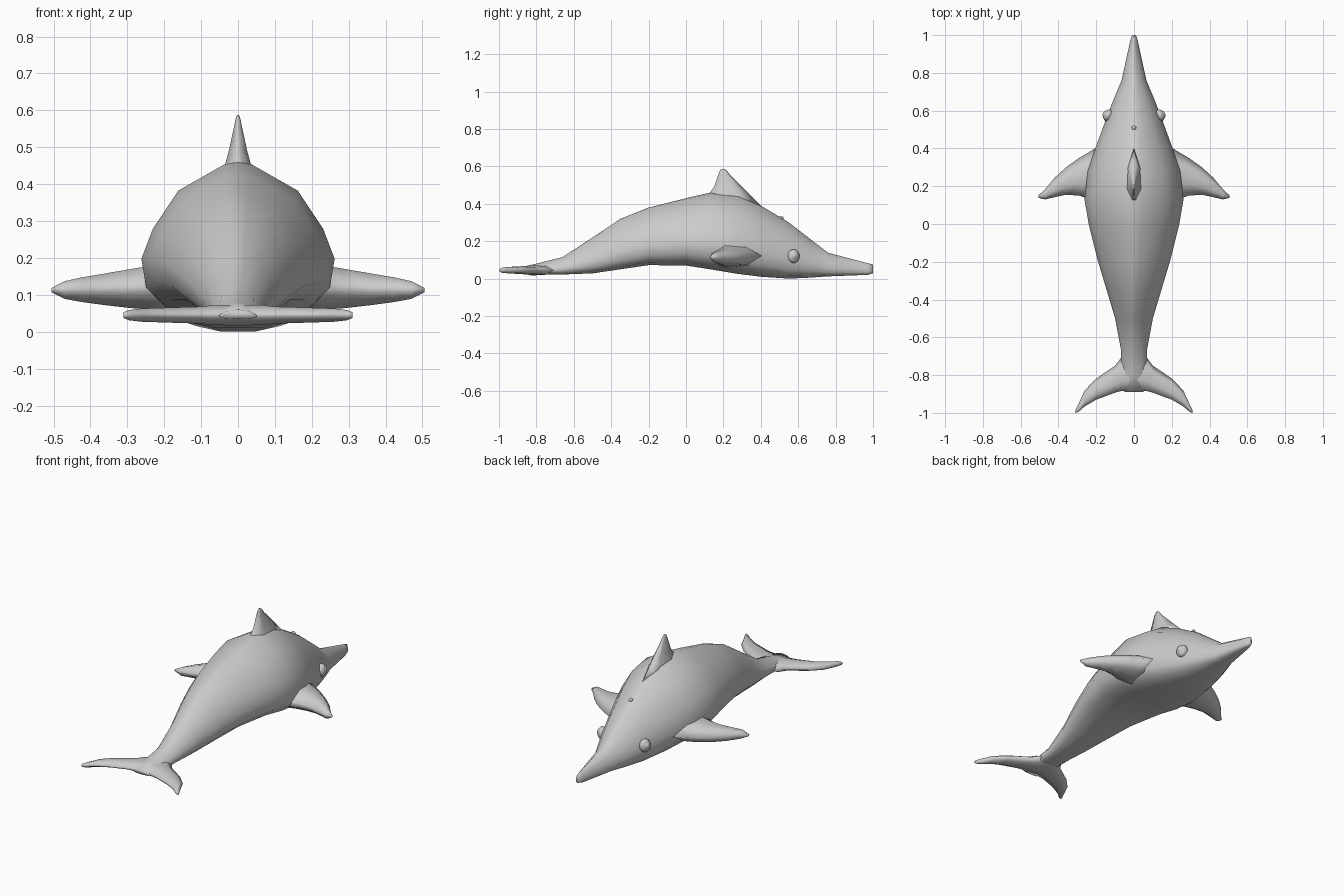
import bpy, bmesh, math

if "Cube" in bpy.data.objects:
    bpy.data.objects.remove(bpy.data.objects["Cube"])


def loft(name, rings, mirror=False):
    """Skin a list of closed rings, cap both ends, shade smooth."""
    bm = bmesh.new()
    vs = [[bm.verts.new(p) for p in r] for r in rings]
    n = len(vs[0])
    for a, b in zip(vs, vs[1:]):
        for i in range(n):
            j = (i + 1) % n
            bm.faces.new((a[i], a[j], b[j], b[i]))
    bm.faces.new(vs[0])
    bm.faces.new(vs[-1])
    bmesh.ops.recalc_face_normals(bm, faces=bm.faces)
    me = bpy.data.meshes.new(name)
    bm.to_mesh(me)
    bm.free()
    ob = bpy.data.objects.new(name, me)
    bpy.context.collection.objects.link(ob)
    finish(ob, mirror)
    return ob


def finish(ob, mirror):
    ob.data.polygons.foreach_set("use_smooth", [True] * len(ob.data.polygons))
    if mirror:
        m = ob.modifiers.new("mirror", 'MIRROR')
        m.use_mirror_merge = False


def ball(name, loc, scale, rot_z=0.0, mirror=False):
    bm = bmesh.new()
    bmesh.ops.create_uvsphere(bm, u_segments=16, v_segments=10, radius=1)
    c, s = math.cos(rot_z), math.sin(rot_z)
    for v in bm.verts:
        x, y, z = (v.co[i] * scale[i] for i in range(3))
        v.co = (c * x - s * y + loc[0], s * x + c * y + loc[1], z + loc[2])
    me = bpy.data.meshes.new(name)
    bm.to_mesh(me)
    bm.free()
    ob = bpy.data.objects.new(name, me)
    bpy.context.collection.objects.link(ob)
    finish(ob, mirror)


def fin_ring(front, back, half):
    """Flattened six-sided fin section as (along, across) pairs."""
    d = front - back
    return [(front, 0), (front - .25 * d, half * .8), (back + .3 * d, half), (back, half * .25),
            (back, -half * .25), (back + .3 * d, -half), (front - .25 * d, -half * .8)]


# Body: (y, bottom, top, half width) with one shared half section
half = [(0, 1), (.14, .985), (.62, .81), (.88, .56), (1, .36), (.95, .17), (.75, .05), (.3, 0)]
section = half + [(-x, z) for x, z in reversed(half[1:])]
stations = [(-.89, .035, .06, .05), (-.8, .025, .08, .068), (-.66, .022, .115, .07),
            (-.5, .028, .22, .10), (-.35, .05, .32, .145), (-.2, .072, .38, .19),
            (0, .07, .43, .24), (.13, .05, .46, .262), (.28, .025, .445, .245),
            (.4, .01, .39, .205), (.55, 0, .3, .15), (.66, .005, .215, .108),
            (.76, .012, .138, .066), (.97, .02, .083, .02), (1, .028, .075, .01)]
loft("body", [[(x * w, y, b + z * (t - b)) for x, z in section] for y, b, t, w in stations])

# Dorsal fin: (z, front, back, half thickness)
loft("dorsal_fin", [[(a, y, z) for y, a in fin_ring(f, k, h)] for z, f, k, h in [
    (.39, .40, .08, .055), (.45, .34, .12, .036), (.49, .30, .15, .025),
    (.55, .24, .17, .012), (.575, .22, .18, .007), (.587, .207, .188, .003)]])

# Pectoral fins: (x, front, back, centre z, half thickness)
loft("pectoral_fin", [[(x, y, zc + a) for y, a in fin_ring(f, k, h)] for x, f, k, zc, h in [
    (.16, .43, .10, .125, .07), (.23, .385, .13, .12, .06), (.29, .35, .15, .117, .053),
    (.36, .30, .155, .115, .043), (.42, .245, .142, .114, .034),
    (.47, .185, .13, .113, .024), (.505, .152, .138, .113, .006)]], True)

# Tail flukes spanning both sides
side = [(.07, -.71, -.885, .027), (.1, -.75, -.893, .023), (.2, -.818, -.93, .02),
        (.26, -.88, -.965, .018), (.295, -.955, -.995, .014), (.31, -.985, -1, .008)]
span = [(-x, f, k, h) for x, f, k, h in reversed(side)] + [(0, -.67, -.88, .028)] + side
loft("tail_flukes", [[(x, y, .045 + a) for y, a in fin_ring(f, k, h)] for x, f, k, h in span])

# Eyes, pupils and blowhole
ball("eye", (.137, .575, .12), (.026, .033, .037), .4, True)
ball("pupil", (.153, .58, .122), (.013, .018, .02), .4, True)
ball("blowhole", (0, .51, .325), (.012, .012, .009))
